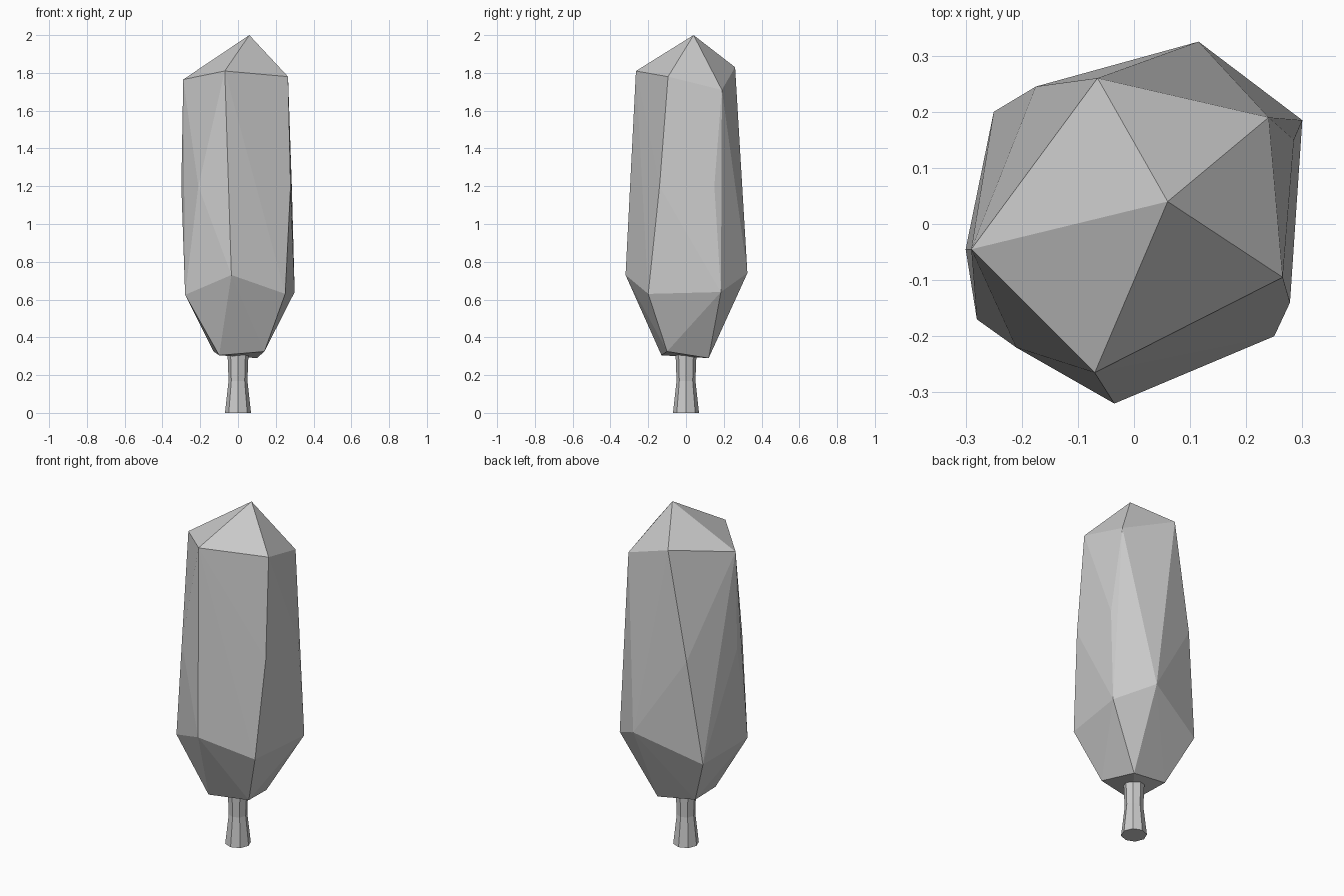
import bpy, bmesh, math

old = bpy.data.objects.get("Cube")
if old:
    bpy.data.objects.remove(old, do_unlink=True)

grey = bpy.data.materials.new("plain grey")
grey.use_nodes = True
GREY = (0.6, 0.6, 0.6, 1)
grey.diffuse_color = GREY
grey.node_tree.nodes["Principled BSDF"].inputs["Base Color"].default_value = GREY


def finish(bm, name):
    bmesh.ops.recalc_face_normals(bm, faces=bm.faces)
    mesh = bpy.data.meshes.new(name)
    bm.to_mesh(mesh)
    bm.free()
    mesh.materials.append(grey)
    obj = bpy.data.objects.new(name, mesh)
    bpy.context.collection.objects.link(obj)
    return obj


# Faceted crown: irregular rings from the tip down, wrapped in a convex skin
tip = [(0.06, 0.04, 2.0)]
shoulder = [(-0.29, -0.045, 1.765), (-0.07, -0.265, 1.81), (0.265, -0.095, 1.78),
            (0.24, 0.19, 1.71), (-0.065, 0.26, 1.83)]
waist = [(-0.3, -0.045, 1.2), (-0.21, -0.22, 1.2), (0.278, -0.14, 1.2),
         (0.285, 0.15, 1.2), (-0.175, 0.245, 1.2)]
hip = [(-0.28, -0.17, 0.625), (-0.035, -0.32, 0.73), (0.25, -0.2, 0.63),
       (0.3, 0.185, 0.64), (0.115, 0.325, 0.74), (-0.25, 0.2, 0.6)]
base = [(-0.1, -0.13, 0.305), (0.14, -0.1, 0.325), (0.1, 0.12, 0.29), (-0.13, 0.1, 0.325)]

bm = bmesh.new()
for co in tip + shoulder + waist + hip + base:
    bm.verts.new(co)
hull = bmesh.ops.convex_hull(bm, input=bm.verts)
loose = [v for v in bm.verts if not v.link_faces]
bmesh.ops.delete(bm, geom=loose, context='VERTS')
finish(bm, "tree_crown")

# Eight-sided trunk, pinched in the middle
SIDES = 8
bm = bmesh.new()
rings = []
for r, z in [(0.069, 0), (0.05, 0.17), (0.056, 0.33)]:
    rings.append([bm.verts.new((r * math.cos(math.tau * i / SIDES),
                                r * math.sin(math.tau * i / SIDES), z))
                  for i in range(SIDES)])
for low, high in zip(rings, rings[1:]):
    for i in range(SIDES):
        j = (i + 1) % SIDES
        bm.faces.new((low[i], low[j], high[j], high[i]))
bm.faces.new(rings[0])
bm.faces.new(rings[-1])
finish(bm, "tree_trunk")
